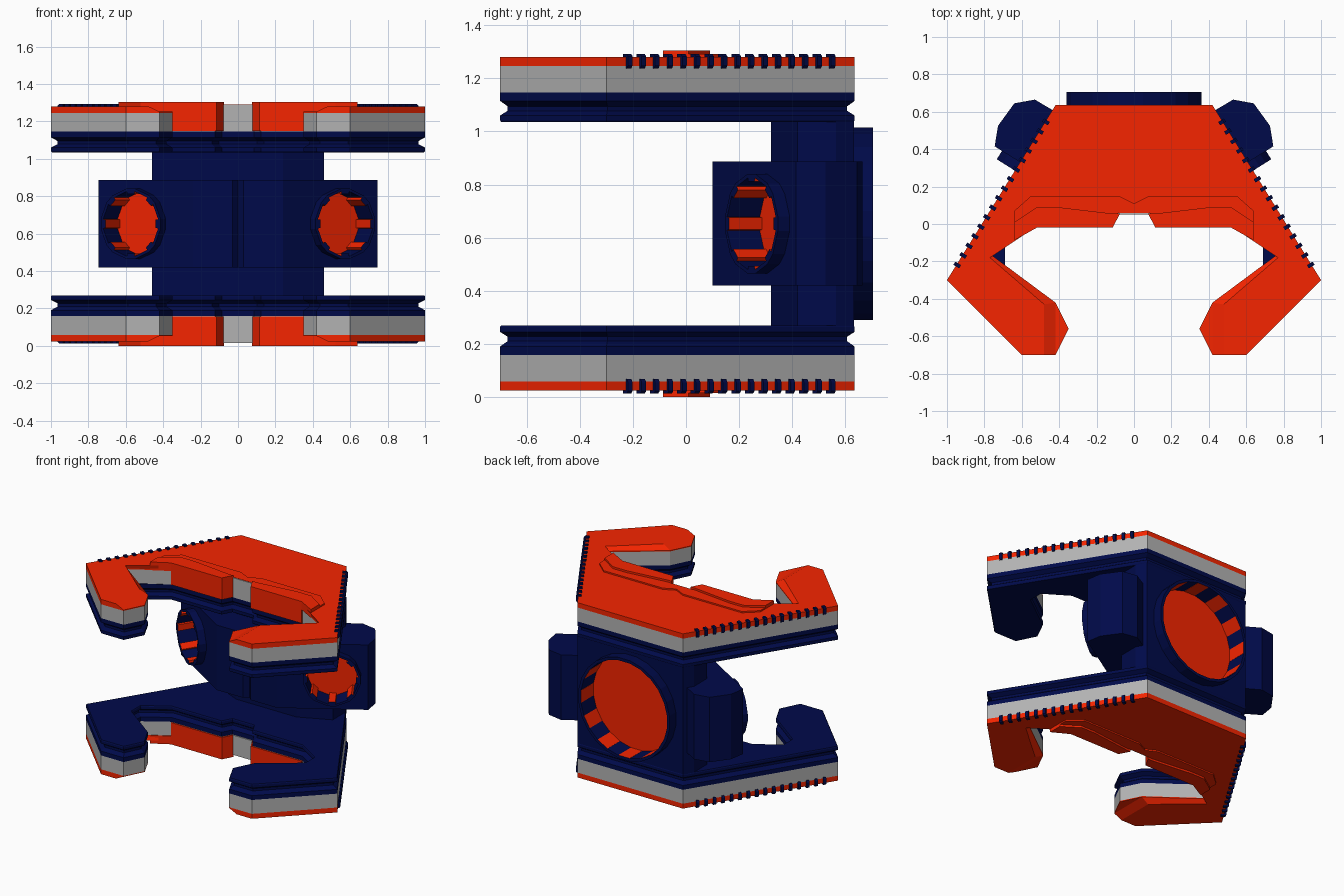
import bpy, bmesh, math
from mathutils import Vector

if "Cube" in bpy.data.objects:
    bpy.data.objects.remove(bpy.data.objects["Cube"])

ZC = 0.6525  # mid height; upper and lower plates mirror about it


def mat(name, col):
    m = bpy.data.materials.new(name)
    m.diffuse_color = (*col, 1)
    m.use_nodes = True
    m.node_tree.nodes["Principled BSDF"].inputs["Base Color"].default_value = m.diffuse_color
    return m


RED = mat("red", (0.92, 0.018, 0.0))
NAVY = mat("navy", (0.0, 0.003, 0.068))
GREY = mat("grey", (0.45, 0.45, 0.45))


def finish(name, bm, mats, mirror=""):
    bmesh.ops.remove_doubles(bm, verts=bm.verts, dist=1e-5)
    bmesh.ops.recalc_face_normals(bm, faces=bm.faces)
    me = bpy.data.meshes.new(name)
    bm.to_mesh(me)
    bm.free()
    ob = bpy.data.objects.new(name, me)
    bpy.context.collection.objects.link(ob)
    for m in mats:
        me.materials.append(m)
    ob.location.z = ZC
    if mirror:
        md = ob.modifiers.new("mirror", 'MIRROR')
        md.use_axis = ('x' in mirror, False, 'z' in mirror)
        md.use_mirror_merge = False
    return ob


def full(half):
    return half + [(-x, y) for x, y in reversed(half) if x != 0]


def inset(pts, d):
    n = len(pts)
    area = sum(pts[i - 1][0] * pts[i][1] - pts[i][0] * pts[i - 1][1] for i in range(n))
    s = 1 if area > 0 else -1
    out = []
    for i in range(n):
        a, b, c = (Vector(pts[j % n]) for j in (i - 1, i, i + 1))
        u, v = (b - a).normalized(), (c - b).normalized()
        n1, n2 = Vector((-u.y, u.x)) * s, Vector((-v.y, v.x)) * s
        out.append(tuple(b + (n1 + n2) * d / max(0.3, 1 + n1.dot(n2))))
    return out


def loft(name, sections, material, mirror=""):
    """Stack of (z, outline) sections, capped at both ends."""
    bm = bmesh.new()
    rows = [[bm.verts.new((x, y, z - ZC)) for x, y in pts] for z, pts in sections]
    n = len(rows[0])
    for r, q in zip(rows, rows[1:]):
        for i in range(n):
            bm.faces.new((r[i - 1], r[i], q[i], q[i - 1]))
    bm.faces.new(rows[0])
    bm.faces.new(rows[-1])
    return finish(name, bm, [material], mirror)


# Claw-shaped plate outlines (right halves)
outer = [(0.42, 0.635), (1.0, -0.30), (0.60, -0.70)]
inner = [(0.52, -0.012), (0.122, -0.012), (0.085, 0.058)]
base = full(outer + [(0.42, -0.70), (0.35, -0.56), (0.42, -0.42), (0.77, -0.16)] + inner)
ledge = full(outer + [(0.42, -0.70), (0.42, -0.56), (0.42, -0.42), (0.77, -0.16)] + inner)
top = full(outer + [(0.48, -0.70), (0.48, -0.56), (0.48, -0.43), (0.77, -0.18)] + inner)
pad = full(outer + [(0.42, -0.70), (0.35, -0.56), (0.42, -0.42), (0.69, -0.22), (0.69, -0.12)] + inner)

# Plate layers: grooved navy pad, grey core, red cover with sloped arm edge
groove = inset(pad, 0.028)
loft("grip_pad", [(1.035, inset(pad, 0.004)), (1.041, pad), (1.06, pad), (1.078, groove),
                  (1.095, groove), (1.115, pad), (1.146, pad)], NAVY, "z")
loft("plate_core", [(1.146, base), (1.246, base)], GREY, "z")
loft("plate_cover", [(1.246, base), (1.252, base), (1.252, ledge), (1.281, top)], RED, "z")

# Raised trim along the inner edge
step = full([(0, 0.11), (0.08, 0.15), (0.55, 0.15), (0.64, 0.07), (0.64, -0.083)] + inner)
loft("trim_step", [(1.27, step), (1.291, step)], RED, "z")
blk = [(0.075, 0.055), (0.115, -0.02), (0.52, -0.02), (0.64, -0.087), (0.64, 0.01),
       (0.52, 0.09), (0.41, 0.09), (0.11, 0.055)]
loft("trim_block", [(1.246, blk), (1.305, blk)], RED, "xz")
face = blk[:3] + [(0.52, 0.05), (0.11, 0.055)]
loft("trim_face", [(1.148, face), (1.25, face)], RED, "xz")
mid = [(-0.082, 0.052), (0.082, 0.052), (0.082, 0.07), (-0.082, 0.07)]
loft("centre_insert", [(1.148, mid), (1.289, mid)], GREY, "z")

# Row of ribs along the slanted edge
bm = bmesh.new()
d, nrm = Vector((0.529, -0.848)), Vector((0.848, 0.529))
for i in range(16):
    y = 0.548 - i * 0.051
    c = Vector((0.42 + (0.635 - y) * 0.6203, y))
    prof = [(-0.022, 1.292), (0.004, 1.292), (0.014, 1.283), (0.014, 1.25), (0.006, 1.238), (-0.022, 1.238)]
    ends = [[bm.verts.new((*(c + nrm * o + d * e), z - ZC)) for o, z in prof] for e in (-0.01, 0.01)]
    bm.faces.new(ends[0])
    bm.faces.new(ends[1])
    for k in range(6):
        bm.faces.new((ends[0][k - 1], ends[0][k], ends[1][k], ends[1][k - 1]))
finish("edge_ribs", bm, [NAVY], "xz")

# Column joining the plates and the wide body with angled pods
col = full([(0.24, 0.32), (0.46, 0.42), (0.46, 0.565), (0.42, 0.632)])
column = loft("column", [(0.26, col), (1.045, col)], NAVY)
bod = full([(0, 0.13), (0.03, 0.10), (0.24, 0.10), (0.745, 0.415), (0.727, 0.525),
            (0.64, 0.645), (0.53, 0.665), (0.42, 0.60), (0.40, 0.42)])
body = loft("pod_body", [(0.42, bod), (0.887, bod)], NAVY)


def socket(name, target, x, y, normal, R, r, r_red, rise, depth, seg, width):
    """Round collar with a recess lined by red bars and a red floor, cut into the target."""
    quat = Vector(normal).to_track_quat('Z', 'Y')
    bpy.ops.mesh.primitive_cylinder_add(vertices=48, radius=(r + R) / 2, depth=2 * (depth + 0.005))
    cut = bpy.context.object
    cut.location, cut.rotation_mode, cut.rotation_quaternion = (x, y, ZC), 'QUATERNION', quat
    cut.hide_render = True
    md = target.modifiers.new("cut", 'BOOLEAN')
    md.object, md.operation, md.solver = cut, 'DIFFERENCE', 'EXACT'
    bpy.context.view_layer.objects.active = target
    bpy.ops.object.modifier_apply(modifier=md.name)
    bpy.data.objects.remove(cut)
    bm = bmesh.new()
    rows = []
    for z, wall in ((-0.01, 0), (rise, 0), (rise, 1), (-depth, 1)):
        row = []
        for k in range(4 * seg):  # per bar: two red corners, then two navy corners
            bar, j = divmod(k, 4)
            a = (bar + (-width, width, width, 1 - width)[j]) * math.tau / seg
            rad = (r_red if j < 2 else r) if wall else R
            row.append(bm.verts.new((rad * math.cos(a), rad * math.sin(a), z)))
        rows.append(row)
    for j in range(3):
        for k in range(4 * seg):
            m = (k + 1) % (4 * seg)
            f = bm.faces.new((rows[j][k], rows[j][m], rows[j + 1][m], rows[j + 1][k]))
            f.material_index = int(j == 2 and k % 4 != 2)
    bm.faces.new(rows[3]).material_index = 1
    ob = finish(name, bm, [NAVY, RED])
    ob.location = (x, y, ZC)
    ob.rotation_mode, ob.rotation_quaternion = 'QUATERNION', quat


# Big rear socket and two angled front sockets
socket("rear_socket", column, 0, 0.632, (0, 1, 0), 0.365, 0.345, 0.344, 0.073, 0.07, 12, 0.25)
for side, label in ((1, "right"), (-1, "left")):
    socket("front_socket_" + label, body, 0.545 * side, 0.293, (0.53 * side, -0.848, 0),
           0.19, 0.175, 0.16, 0.055, 0.09, 8, 0.18)
